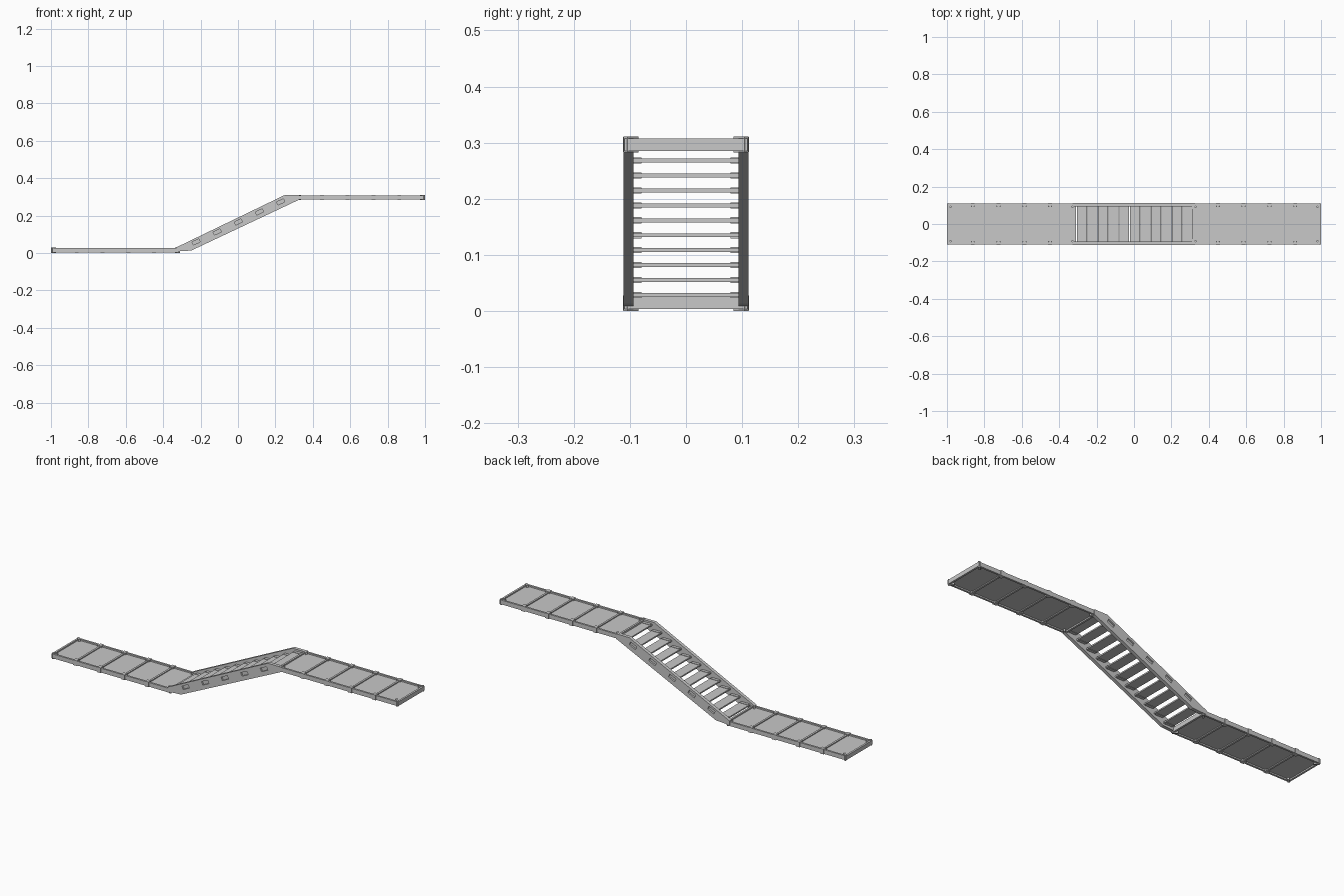
import bpy, bmesh, math
from mathutils import Matrix, Vector

cube = bpy.data.objects.get("Cube")
if cube:
    bpy.data.objects.remove(cube, do_unlink=True)

grey = bpy.data.materials.new("light_grey_metal")
grey.use_nodes = True
COLOR = (0.58, 0.58, 0.58, 1)
grey.diffuse_color = COLOR
grey.node_tree.nodes["Principled BSDF"].inputs["Base Color"].default_value = COLOR


def finish(name, bm):
    bmesh.ops.recalc_face_normals(bm, faces=bm.faces)
    mesh = bpy.data.meshes.new(name)
    bm.to_mesh(mesh)
    bm.free()
    mesh.materials.append(grey)
    obj = bpy.data.objects.new(name, mesh)
    bpy.context.collection.objects.link(obj)
    return obj


def add_box(bm, center, size, angle=0, axis='Z'):
    m = (Matrix.Translation(center) @ Matrix.Rotation(angle, 4, axis)
         @ Matrix.Diagonal((*size, 1)))
    bmesh.ops.create_cube(bm, size=1, matrix=m)


HALF = 0.11          # half width of the walkway
LENGTH = 0.69        # length of one landing
PANELS = 5


# Landings: recessed deck, rails, cross bars, side clips and corner gussets
def landing(prefix, x0, z):
    xc, x1 = x0 + LENGTH / 2, x0 + LENGTH
    bm = bmesh.new()
    add_box(bm, (xc, 0, z), (LENGTH - 0.01, 2 * HALF - 0.01, 0.008))
    finish(prefix + "_deck", bm)

    bm = bmesh.new()
    for s in (-1, 1):
        add_box(bm, (xc, s * (HALF - 0.005), z), (LENGTH, 0.01, 0.022))
    for x in (x0 + 0.005, x1 - 0.005):
        add_box(bm, (x, 0, z), (0.01, 2 * HALF - 0.02, 0.022))
    finish(prefix + "_frame", bm)

    bars, clips = bmesh.new(), bmesh.new()
    for i in range(1, PANELS):
        x = x0 + LENGTH * i / PANELS
        add_box(bars, (x, 0, z), (0.01, 2 * HALF - 0.02, 0.018))
        for s in (-1, 1):
            add_box(clips, (x, s * 0.101, z), (0.021, 0.022, 0.027))
    finish(prefix + "_cross_bars", bars)
    finish(prefix + "_side_clips", clips)

    bm = bmesh.new()
    for x, d in ((x0 + 0.013, 1), (x1 - 0.013, -1)):
        for s in (-1, 1):
            add_box(bm, (x, s * 0.098, z), (0.028, 0.01, 0.029),
                    -d * s * math.pi / 4)
    finish(prefix + "_corner_gussets", bm)


landing("lower_landing", -1.0, 0.0145)
landing("upper_landing", 0.31, 0.2965)

# Sloping stringers with recessed slots on the outer face
PROFILE = [(-0.33, 0.008), (-0.25, 0.013), (0.325, 0.284),
           (0.325, 0.31), (0.25, 0.31), (-0.33, 0.03)]
SLOPE = math.atan2(0.271, 0.575)

cut = bmesh.new()
for i in range(-2, 3):
    for s in (-1, 1):
        add_box(cut, (i * 0.113 + 0.002, s * HALF, 0.166 + i * 0.0535),
                (0.04, 0.014, 0.018), -SLOPE, 'Y')
cutter = finish("slot_cutter", cut)
cutter.hide_render = True
cutter.hide_set(True)

for side, s in (("left", 1), ("right", -1)):
    bm = bmesh.new()
    face = bm.faces.new([bm.verts.new((x, s * 0.094, z)) for x, z in PROFILE])
    ext = bmesh.ops.extrude_face_region(bm, geom=[face])
    verts = [g for g in ext["geom"] if isinstance(g, bmesh.types.BMVert)]
    bmesh.ops.translate(bm, vec=Vector((0, s * 0.0175, 0)), verts=verts)
    obj = finish(side + "_stringer", bm)
    mod = obj.modifiers.new("slots", 'BOOLEAN')
    mod.operation = 'DIFFERENCE'
    mod.solver = 'EXACT'
    mod.object = cutter

# Open treads with thicker end brackets
treads, brackets = bmesh.new(), bmesh.new()
for k in range(11):
    x, z = -0.278 + 0.0565 * k, 0.0286 + 0.0266 * k
    add_box(treads, (x, 0, z), (0.053, 0.19, 0.007))
    for s in (-1, 1):
        add_box(brackets, (x, s * 0.087, z), (0.045, 0.016, 0.011))
finish("treads", treads)
finish("tread_brackets", brackets)
